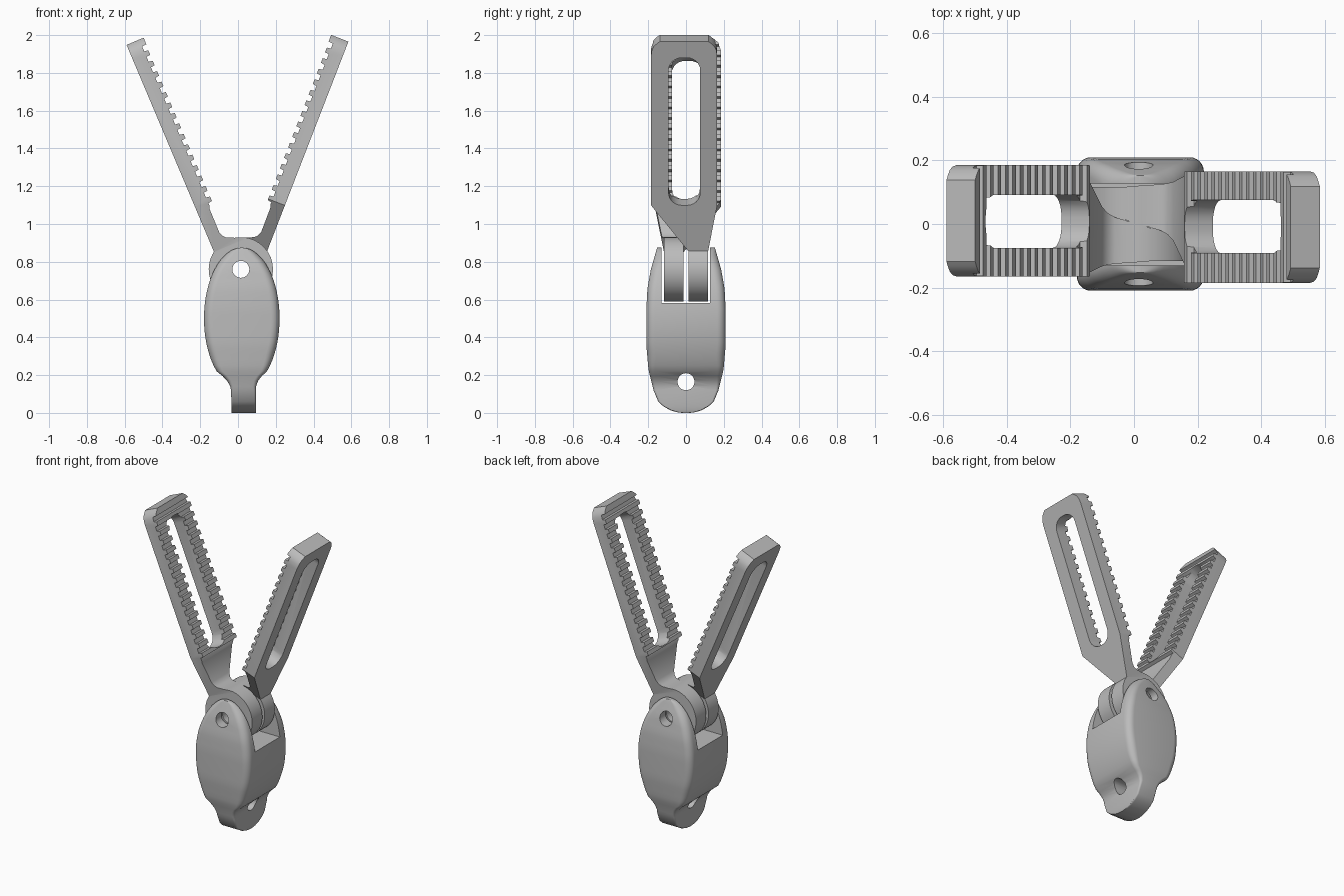
import bpy, bmesh
from math import sin, cos, pi, radians, sqrt

cube = bpy.data.objects.get("Cube")
if cube:
    bpy.data.objects.remove(cube, do_unlink=True)

grey = bpy.data.materials.new("plain grey")
grey.use_nodes = True
grey.diffuse_color = (0.5, 0.5, 0.5, 1)
grey.node_tree.nodes["Principled BSDF"].inputs["Base Color"].default_value = grey.diffuse_color

PIN_X, PIN_Z, PIN_R, HUB_R = 0.015, 0.76, 0.045, 0.17


def loft(name, rings):
    """Skin a stack of equal rings and cap both ends."""
    bm = bmesh.new()
    rows = [[bm.verts.new(p) for p in ring] for ring in rings]
    n = len(rows[0])
    for a, b in zip(rows, rows[1:]):
        for i in range(n):
            j = (i + 1) % n
            bm.faces.new((a[i], a[j], b[j], b[i]))
    bm.faces.new(rows[0][::-1])
    bm.faces.new(rows[-1])
    bmesh.ops.recalc_face_normals(bm, faces=bm.faces)
    mesh = bpy.data.meshes.new(name)
    bm.to_mesh(mesh)
    bm.free()
    mesh.materials.append(grey)
    ob = bpy.data.objects.new(name, mesh)
    bpy.context.collection.objects.link(ob)
    return ob


def prism(name, outline, place, lo, hi):
    return loft(name, [[place(p, q, t) for p, q in outline] for t in (lo, hi)])


def combine(ob, tool, operation):
    mod = ob.modifiers.new("cut", "BOOLEAN")
    mod.operation, mod.object, mod.solver = operation, tool, "EXACT"
    bpy.context.view_layer.objects.active = ob
    bpy.ops.object.modifier_apply(modifier=mod.name)
    bpy.data.objects.remove(tool, do_unlink=True)


def circle(cx, cy, r, n=32):
    return [(cx + r * cos(2 * pi * i / n), cy + r * sin(2 * pi * i / n)) for i in range(n)]


def rounded(cx, cy, hx, hy, r, steps=6):
    """Rounded rectangle outline."""
    pts = []
    for k, (sx, sy) in enumerate(((1, 1), (-1, 1), (-1, -1), (1, -1))):
        for i in range(steps + 1):
            t = (k + i / steps) * pi / 2
            pts.append((cx + sx * (hx - r) + r * cos(t), cy + sy * (hy - r) + r * sin(t)))
    return pts


def along_y(p, q, t):
    return (p, t, q)


def along_x(p, q, t):
    return (t, p, q)


def smooth(ob):
    bpy.ops.object.select_all(action="DESELECT")
    ob.select_set(True)
    bpy.context.view_layer.objects.active = ob
    bpy.ops.object.shade_smooth_by_angle(angle=radians(28))


def pin_hole(ob):
    combine(ob, prism("pin_cutter", circle(PIN_X, PIN_Z, PIN_R), along_y, -0.4, 0.4), "DIFFERENCE")


# Body: rounded sections, oval from the front and barrel shaped from the side
def lerp(table, z):
    for (z0, v0), (z1, v1) in zip(table, table[1:]):
        if z <= z1:
            return v0 + (v1 - v0) * (z - z0) / (z1 - z0)
    return table[-1][1]


depth = [(0, 0.02), (0.004, 0.05), (0.015, 0.085), (0.035, 0.12), (0.06, 0.147), (0.12, 0.172),
         (0.23, 0.199), (0.36, 0.21), (0.55, 0.21), (0.66, 0.204), (0.76, 0.186), (0.875, 0.153)]
neck = [(0, 0.065), (0.11, 0.065), (0.14, 0.068), (0.17, 0.082), (0.195, 0.104), (0.22, 0.13)]
levels = [d[0] for d in depth[:6]] + [n[0] for n in neck[2:-1]]
levels += [0.22 + 0.03 * i for i in range(20)] + [0.81, 0.83, 0.845, 0.858, 0.867, 0.873, 0.8749]
rings = []
for z in sorted(set(levels)):
    if z < 0.22:
        hx, cx = lerp(neck, z), 0.03 - 0.01 * max(0, z - 0.11) / 0.11
    else:
        hx, cx = 0.2 * sqrt(1 - ((z - 0.5) / 0.375) ** 2), 0.02
    hy = lerp(depth, z)
    r = min(0.01 + 0.035 * min(1, max(0, (z - 0.1) / 0.2)), hx * 0.5, hy * 0.5)
    rings.append([(x, y, z) for x, y in rounded(cx, 0, hx, hy, r)])
body = loft("body", rings)
slot = [(-0.13, 0.583), (0.127, 0.583), (0.127, 1), (-0.13, 1)]
combine(body, prism("slot_cutter", slot, along_x, -0.5, 0.5), "DIFFERENCE")
combine(body, prism("cord_cutter", circle(0, 0.165, PIN_R), along_x, -0.5, 0.5), "DIFFERENCE")
pin_hole(body)
smooth(body)


# Arms: toothed side profile trimmed by the plate outline, with a long window
def make_arm(name, side, lean):
    a = radians(lean)

    def place(u, v, y):
        return (PIN_X + side * (u * sin(a) + v * cos(a)), side * y, PIN_Z + u * cos(a) - v * sin(a))

    def across(u, y, v):
        return place(u, v, y)

    # hub circle, from the outer face round to the inner fillet
    start, end = 34, 348
    profile = []
    for i in range(49):
        t = radians(start + (end - start) * i / 48)
        profile.append((HUB_R * cos(t), HUB_R * sin(t)))
    profile += [(0.174, -0.02), (0.184, 0.004), (0.2, 0.02), (0.225, 0.029), (0.36, 0.028), (0.375, 0.022)]
    for i in range(15):
        u = 0.39 + 0.06 * i
        profile += [(u, 0.022), (u + 0.003, 0), (u + 0.029, 0), (u + 0.032, 0.022)]
    profile += [(1.29, 0.022), (1.292, -0.003), (1.33, -0.003), (1.33, 0.095)]
    arm = prism(name, profile, place, -0.3, 0.3)

    tip = [(1.25, 0), (1.28, 0.004), (1.303, 0.015), (1.32, 0.033), (1.34, 0.06)]
    outline = [(-0.25, 0.012), (0.14, 0.012), (0.4, -0.185)] + [(u, -0.185 + d) for u, d in tip]
    outline += [(u, 0.165 - d) for u, d in reversed(tip)] + [(0.4, 0.165), (0.14, 0.117), (-0.25, 0.117)]
    combine(arm, prism("outline_trim", outline, across, -0.4, 0.4), "INTERSECT")
    window = rounded(0.819, -0.0085, 0.419, 0.0835, 0.07)
    combine(arm, prism("window_cutter", window, across, -0.4, 0.4), "DIFFERENCE")
    pin_hole(arm)
    smooth(arm)


make_arm("left_arm", 1, 21.2)
make_arm("right_arm", -1, 22.9)
